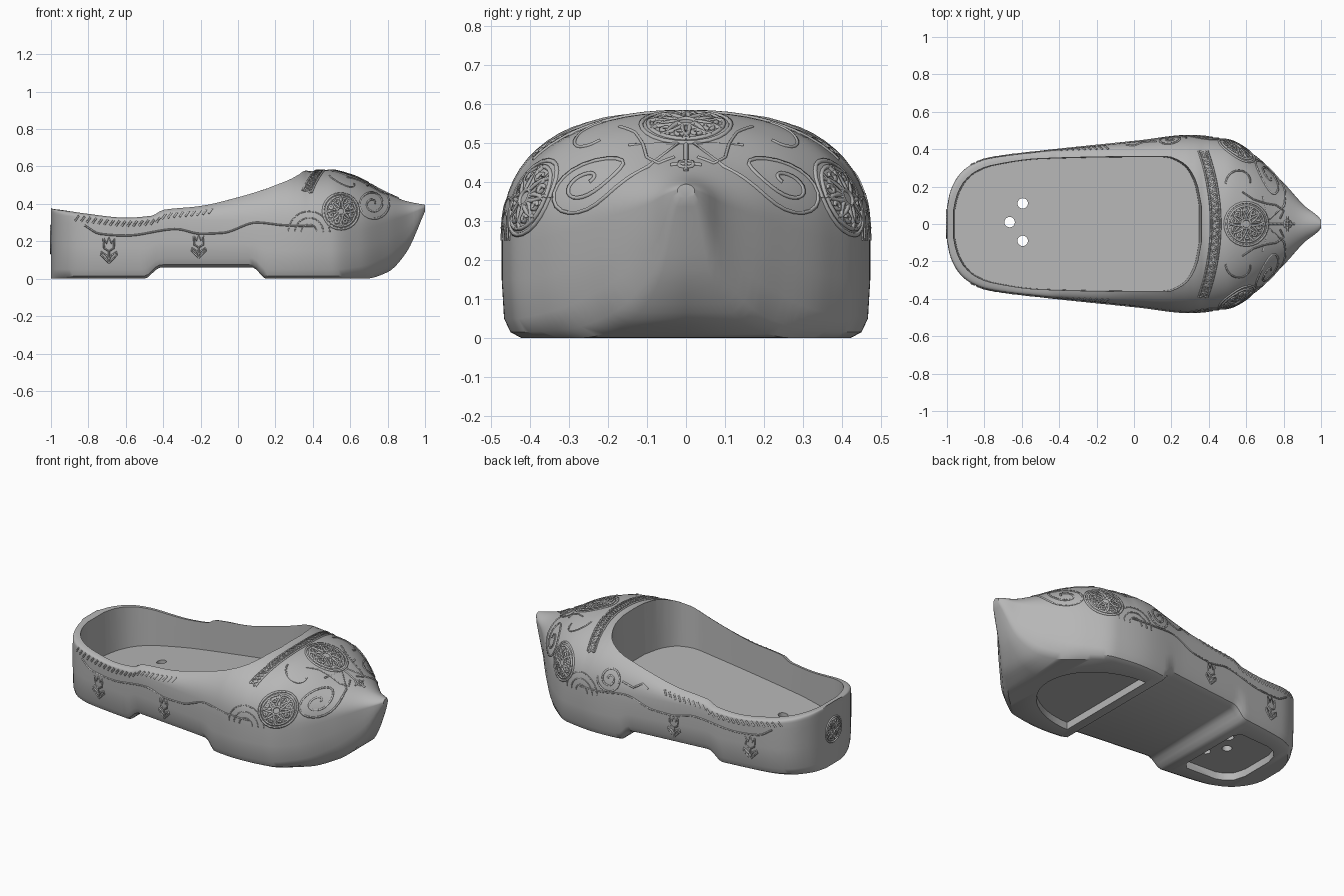
import bpy, bmesh, math
from math import sin, cos, pi
from mathutils import Vector
from mathutils.bvhtree import BVHTree

cube = bpy.data.objects.get("Cube")
if cube:
    bpy.data.objects.remove(cube, do_unlink=True)

grey = bpy.data.materials.new("plain grey")
grey.use_nodes = True
colour = (0.47, 0.47, 0.47, 1)
grey.diffuse_color = colour
grey.node_tree.nodes["Principled BSDF"].inputs["Base Color"].default_value = colour


def curve_through(*pts):
    """Smooth function through points, flat at local extremes."""
    slopes = [(b[1] - a[1]) / (b[0] - a[0]) for a, b in zip(pts, pts[1:])]
    tang = [slopes[0]]
    for a, b in zip(slopes, slopes[1:]):
        tang.append(2 * a * b / (a + b) if a * b > 0 else 0)
    tang.append(slopes[-1])

    def f(x):
        if x <= pts[0][0]:
            return pts[0][1]
        for i, (a, b) in enumerate(zip(pts, pts[1:])):
            if x <= b[0]:
                h = b[0] - a[0]
                t = (x - a[0]) / h
                k = t * t * (3 - 2 * t)
                return (a[1] * (1 - k) + b[1] * k
                        + h * t * (1 - t) * ((1 - t) * tang[i] - t * tang[i + 1]))
        return pts[-1][1]
    return f


def add_object(name, bm):
    bmesh.ops.recalc_face_normals(bm, faces=bm.faces)
    me = bpy.data.meshes.new(name)
    bm.to_mesh(me)
    bm.free()
    ob = bpy.data.objects.new(name, me)
    bpy.context.collection.objects.link(ob)
    me.materials.append(grey)
    return ob


def loft(name, rings):
    """Skin a list of closed rings and cap both ends."""
    bm = bmesh.new()
    rows = [[bm.verts.new(p) for p in ring] for ring in rings]
    n = len(rows[0])
    for a, b in zip(rows, rows[1:]):
        for i in range(n):
            j = (i + 1) % n
            bm.faces.new((a[i], a[j], b[j], b[i]))
    bm.faces.new(rows[0])
    bm.faces.new(rows[-1])
    return add_object(name, bm)


# Proportions along the length
half_width = curve_through((-1, .09), (-.985, .165), (-.96, .225), (-.92, .28), (-.86, .322), (-.78, .35),
                           (-.5, .387), (0, .44), (.3, .473), (.5, .45), (.65, .365), (.8, .22),
                           (.92, .09), (.98, .045), (1, .022))
rim_height = curve_through((-1, .375), (-.8, .345), (-.6, .325), (-.46, .335), (-.4, .365), (-.2, .385),
                           (0, .43), (.2, .492), (.3, .532), (.38, .575), (.48, .58), (.6, .555),
                           (.8, .455), (.9, .415), (1, .395))
sole = curve_through((-.49, 0), (-.41, .06), (.08, .06), (.15, 0), (.68, 0), (.8, .035), (.9, .14), (1, .36))
shoulder = curve_through((-1, .3), (-.4, .28), (.3, .25), (.6, .25), (.85, .32), (1, .38))
roundness = curve_through((-1, 8), (-.5, 6), (0, 3), (.35, 2.4), (.7, 2.2), (1, 1.7))
chamfer = curve_through((.55, 0), (.95, 1), (1, 1))
opening = curve_through((-.98, .08), (-.965, .15), (-.925, .23), (-.86, .288), (-.78, .32), (-.5, .36),
                        (0, .37), (.18, .37), (.28, .33), (.345, .23), (.372, .1))


def section(x):
    w, b, s, p, c = (f(x) for f in (half_width, sole, shoulder, roundness, chamfer))
    q = min(opening(x) / w, .93) if x < .372 else 0
    top = s + (rim_height(x) - s) / (1 - q ** p) ** (1 / p)
    inset, lift = min(.05, w * .2) + c * w * .15, .05 * (1 - c) + c * .4 * (s - b)
    half = [(0, b), (w - inset, b), (w - inset * .45, b + lift * .3), (w - inset * .12, b + lift),
            (w, (b + lift + s) / 2)]
    for i in range(17):
        a = pi / 2 * i / 16
        half.append((w * cos(a) ** (2 / p), s + (top - s) * sin(a) ** (2 / p)))
    half[-1] = (0, top)
    full = half + [(-y, z) for y, z in half[-2:0:-1]]
    return [(x, y, z) for y, z in full]


# Outer body
stations = [-1, -.997, -.993, -.988, -.98, -.97, -.955] + [-.94 + .02 * i for i in range(97)] + [.99, 1]
body = loft("clog_body", [section(x) for x in stations])


def prism(name, outline, z0, z1, shrink=1.0, tilt=0.0):
    """Upright cutter whose lower end can be smaller and slope along the length."""
    mid = -.3
    return loft(name, [[(mid + (x - mid) * shrink, y * shrink, z0 + tilt * (x - mid)) for x, y in outline],
                       [(x, y, z1) for x, y in outline]])


# Foot opening with sloping insole, sole recesses and drain holes
xs = [-.98 + 1.352 * (1 - cos(pi * i / 40)) / 2 for i in range(41)]
cutters = [prism("opening_cutter", [(x, opening(x)) for x in xs] + [(x, -opening(x)) for x in xs[::-1]],
                 .19, .9, .965, .12)]
arc = [pi * i / 24 - pi / 2 for i in range(25)]
cutters.append(prism("front_recess_cutter", [(.2 + .42 * cos(a), .34 * sin(a)) for a in arc], -.1, .045))
heel = [(-.55, .2), (-.58, .24), (-.78, .23), (-.83, .21), (-.87, .17), (-.89, .1)]
cutters.append(prism("heel_recess_cutter", heel + [(x, -y) for x, y in heel[::-1]], -.1, .045))
ring = [2 * pi * i / 20 for i in range(20)]
for cx, cy in ((-.665, .01), (-.595, .11), (-.595, -.09)):
    cutters.append(prism("drain_cutter", [(cx + .028 * cos(a), cy + .028 * sin(a)) for a in ring], -.1, .3))
for c in cutters:
    c.hide_render = True
    mod = body.modifiers.new("cut", "BOOLEAN")
    mod.object, mod.operation, mod.solver = c, "DIFFERENCE", "EXACT"
body.data = bpy.data.meshes.new_from_object(body.evaluated_get(bpy.context.evaluated_depsgraph_get()))
body.modifiers.clear()
for c in cutters:
    bpy.data.objects.remove(c, do_unlink=True)

# Surface lookup for the carving
probe = bmesh.new()
probe.from_mesh(body.data)
tree = BVHTree.FromBMesh(probe)


def side(sign):
    return lambda u, v: ((u, 2 * sign, v), (0, -sign, 0))


def top(sign):
    return lambda u, v: ((u, v * sign, 2), (0, 0, -1))


def back(u, v):
    return (-2, u, v), (1, 0, 0)


def carve(name, view, strokes, depth=.006):
    """Raised lines laid on the body along one viewing direction."""
    cu = bpy.data.curves.new(name, "CURVE")
    cu.dimensions, cu.bevel_depth, cu.bevel_resolution = "3D", depth, 0
    cu.use_fill_caps = True
    for stroke in strokes:
        path = []
        for a, b in zip(stroke, stroke[1:]):
            n = max(1, int(math.dist(a, b) / .02))
            path += [(a[0] + (b[0] - a[0]) * i / n, a[1] + (b[1] - a[1]) * i / n) for i in range(n)]
        hits = [tree.ray_cast(*map(Vector, view(*p)))[0] for p in path + [stroke[-1]]]
        hits = [h for h in hits if h]
        if len(hits) > 1:
            sp = cu.splines.new("POLY")
            sp.points.add(len(hits) - 1)
            for pt, h in zip(sp.points, hits):
                pt.co = (*h, 1)
    tmp = bpy.data.objects.new(name, cu)
    bpy.context.collection.objects.link(tmp)
    me = bpy.data.meshes.new_from_object(tmp.evaluated_get(bpy.context.evaluated_depsgraph_get()))
    bpy.data.objects.remove(tmp, do_unlink=True)
    me.materials.clear()
    me.materials.append(grey)
    bpy.context.collection.objects.link(bpy.data.objects.new(name, me))


def arc_line(cx, cy, r0, r1, a0, a1, n=24):
    out = []
    for i in range(n + 1):
        t = i / n
        a, r = a0 + (a1 - a0) * t, r0 + (r1 - r0) * t
        out.append((cx + r * cos(a), cy + r * sin(a)))
    return out


def rosette(cx, cy, r, petals=8):
    lines = [arc_line(cx, cy, r * k, r * k, 0, 2 * pi) for k in (1, .84, .22)]
    for i in range(petals):
        a = 2 * pi * i / petals
        lines.append(arc_line(cx, cy, r * .22, r * .84, a - .35, a + .1, 4))
        lines.append(arc_line(cx, cy, r * .22, r * .84, a + .35, a - .1, 4))
        lines.append(arc_line(cx + r * .6 * cos(a + .4), cy + r * .6 * sin(a + .4), r * .1, r * .1, 0, 2 * pi, 6))
    return lines


def tulip(cx, cy, s):
    cup = [(-.45, 1), (-.4, .2), (0, -.05), (.4, .2), (.45, 1), (.2, .6), (0, 1.1), (-.2, .6), (-.45, 1)]
    leaf = [(0, -1), (.65, -.35), (.6, -.1), (.2, -.4), (0, -.7)]
    shapes = [cup, leaf, [(-x, y) for x, y in leaf], [(0, -1), (0, -.05)]]
    return [[(cx + s * x, cy + s * y) for x, y in shape] for shape in shapes]


wave = curve_through((-.82, .285), (-.74, .24), (-.6, .23), (-.33, .265), (-.2, .24), (-.08, .245),
                     (.1, .3), (.25, .285), (.4, .28))
for label, sign in (("right", -1), ("left", 1)):
    view = side(sign)
    carve(label + "_vine", view, [[(-.82 + .02 * i, wave(-.82 + .02 * i)) for i in range(62)]], .005)
    ticks = [-.87 + .031 * i for i in range(24)]
    carve(label + "_rim_notches", view,
          [[(x, rim_height(x) - .045), (x + .02, rim_height(x) - .018)] for x in ticks])
    carve(label + "_tulips", view, tulip(-.69, .15, .065) + tulip(-.21, .17, .058), .005)
    carve(label + "_arches", view, [arc_line(.38, .25, r, r, 0, pi) for r in (.04, .075, .11)], .004)
    carve(label + "_side_rosette", view, rosette(.55, .36, .095), .007)
    carve(label + "_toe_scroll", view, [arc_line(.72, .4, .012, .1, 0, 4.6 * pi, 50)])
    carve(label + "_toe_swirl", top(sign), [[(.58, .17), (.64, .13), (.7, .11), (.76, .1), (.8, .07), (.78, .03)],
                                            arc_line(.57, .22, .05, .08, 0, 3.2)], .005)
# Extra scroll beside the opening
carve("left_side_scroll", side(1), [arc_line(.2, .37, .01, .08, 0, 4 * pi, 40),
                                    [(.12, .37), (.05, .35), (0, .38), (-.04, .36)]])

# Top and heel medallions with the cross on the toe
carve("top_rosette", top(1), rosette(.6, 0, .115, 10), .007)
carve("toe_cross", top(1), [[(.71, 0), (.86, 0)], [(.82, -.04), (.82, .04)],
                            arc_line(.82, 0, .02, .02, 0, 2 * pi, 8)])
carve("heel_rosette", back, rosette(0, .21, .075))


# Braided band in front of the opening
def band(y, off):
    return .437 - .45 * y * y + off


ys = [-.39 + .02 * i for i in range(40)]
braid = [[(band(y, k * .024), y) for y in ys] for k in (-1, 1)]
for k in (-1, 1):
    braid.append([(band(y, .018 * k * (-1) ** i), y) for i, y in enumerate(ys)])
carve("braided_band", top(1), braid)

# Smooth shading with crisp edges
probe.free()
bpy.ops.object.select_all(action="DESELECT")
body.select_set(True)
bpy.context.view_layer.objects.active = body
bpy.ops.object.shade_smooth_by_angle(angle=math.radians(35))
